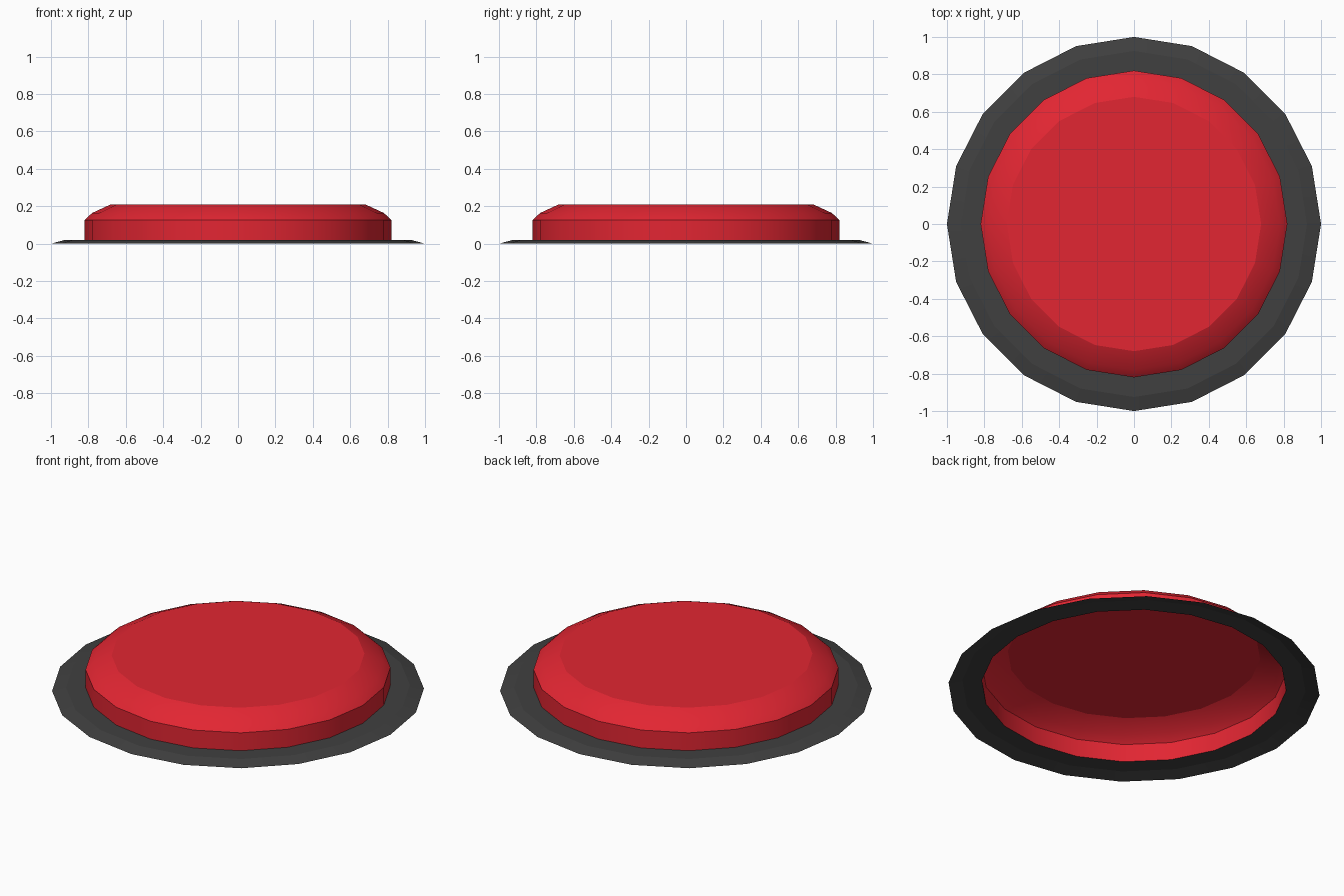
import bpy, bmesh, math

if "Cube" in bpy.data.objects:
    bpy.data.objects.remove(bpy.data.objects["Cube"])

SIDES = 20


def material(name, rgb):
    m = bpy.data.materials.new(name)
    m.diffuse_color = (*rgb, 1)
    m.use_nodes = True
    m.node_tree.nodes["Principled BSDF"].inputs["Base Color"].default_value = m.diffuse_color
    return m


def lathe(name, profile, mat, cap=False, sharp_rings=()):
    """Open surface of revolution from (radius, height) points, outside in."""
    bm = bmesh.new()
    rings = [[bm.verts.new((r * math.cos(2 * math.pi * i / SIDES),
                            r * math.sin(2 * math.pi * i / SIDES), z))
              for i in range(SIDES)] for r, z in profile]
    for a, b in zip(rings, rings[1:]):
        for i in range(SIDES):
            j = (i + 1) % SIDES
            bm.faces.new((a[i], a[j], b[j], b[i])).smooth = True
    if cap:
        bm.faces.new(rings[-1])
    # crisp creases where the profile turns
    for k in sharp_rings:
        for i in range(SIDES):
            bm.edges.get((rings[k][i], rings[k][(i + 1) % SIDES])).smooth = False
    me = bpy.data.meshes.new(name)
    bm.to_mesh(me)
    bm.free()
    me.materials.append(mat)
    ob = bpy.data.objects.new(name, me)
    bpy.context.collection.objects.link(ob)
    return ob


red = material("button red", (0.76, 0.019, 0.032))
grey = material("dark grey", (0.051, 0.051, 0.051))

# Thin bevelled rim around the button
lathe("base_rim", [(1.0, 0.0), (0.925, 0.02), (0.82, 0.02)], grey, sharp_rings=(1,))

# Hollow button cap, open underneath
lathe("button_cap", [(0.82, 0.02), (0.82, 0.126), (0.78, 0.164), (0.68, 0.21)],
      red, cap=True, sharp_rings=(1,))
